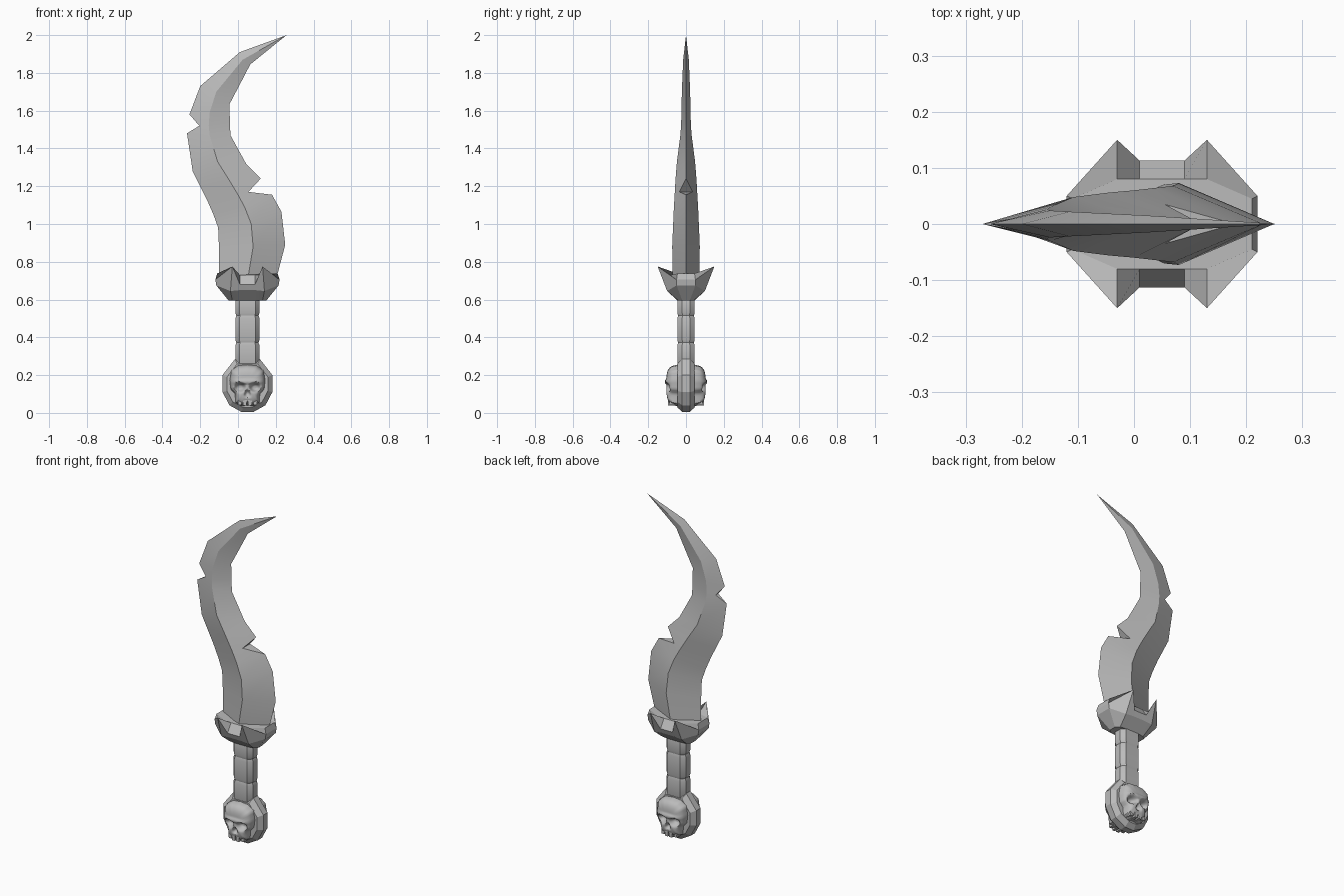
import bpy, bmesh, math
from mathutils import Vector

if "Cube" in bpy.data.objects:
    bpy.data.objects.remove(bpy.data.objects["Cube"])

AXIS = .05  # x of the handle's centre line

steel = bpy.data.materials.new("plain grey")
steel.use_nodes = True
grey = (.5, .5, .5, 1)
steel.diffuse_color = grey
steel.node_tree.nodes["Principled BSDF"].inputs["Base Color"].default_value = grey


def finish(name, bm, angle=30):
    """Clean the mesh, make it an object and shade it."""
    bmesh.ops.remove_doubles(bm, verts=bm.verts, dist=.0005)
    bmesh.ops.dissolve_degenerate(bm, edges=bm.edges, dist=.0005)
    bmesh.ops.recalc_face_normals(bm, faces=bm.faces)
    mesh = bpy.data.meshes.new(name)
    bm.to_mesh(mesh)
    bm.free()
    mesh.materials.append(steel)
    obj = bpy.data.objects.new(name, mesh)
    bpy.context.collection.objects.link(obj)
    bpy.ops.object.select_all(action='DESELECT')
    obj.select_set(True)
    bpy.context.view_layer.objects.active = obj
    bpy.ops.object.shade_smooth_by_angle(angle=math.radians(angle))
    return obj


def loft(name, rings, angle=30):
    """Skin a stack of equal-length point loops and cap both ends."""
    bm = bmesh.new()
    loops = [[bm.verts.new(p) for p in ring] for ring in rings]
    for low, high in zip(loops, loops[1:]):
        for i in range(len(low)):
            j = (i + 1) % len(low)
            bm.faces.new((low[i], low[j], high[j], high[i]))
    bm.faces.new(loops[0])
    bm.faces.new(loops[-1])
    return finish(name, bm, angle)


def four_way(quarter):
    """Mirror a run of (x, y, z) points into a closed loop about the axis."""
    right = quarter + [(-x, y, z) for x, y, z in reversed(quarter)]
    loop = right + [(x, -y, z) for x, y, z in reversed(right)]
    return [(AXIS + x, y, z) for x, y, z in loop]


# Blade: left edge, ridge, right edge at each station (x, z, half thickness)
stations = [
    ((-.1, .7, 0), (.05, .7, .07), (.2, .7, 0)),
    ((-.1, .86, 0), (.08, .88, .073), (.25, .89, 0)),
    ((-.105, .98, 0), (.07, 1, .068), (.23, 1.065, 0)),
    ((-.13, 1.05, 0), (.035, 1.09, .064), (.18, 1.155, 0)),
    ((-.165, 1.13, 0), (0, 1.155, .06), (.055, 1.17, .035)),
    ((-.2, 1.2, 0), (-.045, 1.23, .056), (.12, 1.24, 0)),
    ((-.24, 1.28, 0), (-.108, 1.33, .048), (.045, 1.315, 0)),
    ((-.27, 1.48, 0), (-.15, 1.47, .03), (-.04, 1.47, 0)),
    ((-.205, 1.52, .012), (-.155, 1.52, .026), (-.043, 1.54, 0)),
    ((-.257, 1.58, 0), (-.15, 1.59, .024), (-.045, 1.635, 0)),
    ((-.2, 1.73, 0), (-.115, 1.7, .022), (0, 1.72, 0)),
    ((.01, 1.91, 0), (.025, 1.87, .015), (.065, 1.845, 0)),
    ((.257, 2, 0),) * 3,
]
loft("blade", [[(x, -t, z) for x, z, t in s] + [(x, t, z) for x, z, t in reversed(s)]
               for s in stations], angle=25)

# Guard: a faceted cup whose rim rises into four spikes
loft("guard", [four_way(q) for q in (
    [(.1, .02, .595), (.08, .04, .595), (.04, .045, .595)],
    [(.165, .05, .675), (.09, .1, .645), (.04, .1, .65)],
    [(.17, .05, .705), (.08, .15, .775), (.04, .113, .68)],
    [(.16, .045, .738), (.08, .08, .73), (.04, .08, .73)],
)], angle=15)


# Grip: three bulging octagonal segments
def grip_ring(z, size):
    return four_way([(.063 * size, .02 * size, z), (.042 * size, .045 * size, z)])


for name, low, high in (("lower", .25, .372), ("middle", .372, .515), ("upper", .515, .61)):
    loft("grip_" + name, [grip_ring(low, .93), grip_ring(low + .015, 1.02),
                          grip_ring(high - .015, 1.02), grip_ring(high, .93)], angle=35)

# Pommel: a chamfered ten-sided disc
half = [(.066, .285), (.132, .2), (.132, .11), (.095, .04), (.03, .004)]
outline = half + [(-x, z) for x, z in reversed(half)]


def pommel_ring(y, size):
    return [(AXIS + x * size, y, .145 + (z - .145) * size) for x, z in outline]


loft("pommel", [pommel_ring(-.046, .82), pommel_ring(-.02, 1),
                pommel_ring(.02, 1), pommel_ring(.046, .82)], angle=20)

# Skulls: a domed relief with sockets, on both sides of the pommel
SKULL_Z = .15
skull_half = [(0, .255), (.05, .25), (.085, .225), (.094, .17), (.088, .125),
              (.066, .1), (.062, .05), (.035, .035), (0, .04)]
skull_outline = skull_half + [(-x, z) for x, z in skull_half[-2:0:-1]]


def dent(x, z, cx, cz, wide, tall):
    return math.exp(-(((x - cx) / wide) ** 2 + ((z - cz) / tall) ** 2) ** 2)


def relief(x, z, t):
    """Height of the skull's face above the pommel."""
    h = .058 * (1 - t ** 4) ** .5
    h -= .034 * dent(abs(x), z, .04, .136, .026, .021)      # eye sockets
    h -= .022 * dent(x, z, 0, .103, .015 - (z - .1) * .3, .017)  # nose
    h -= .014 * dent(abs(x), z, .075, .085, .018, .02)      # hollow cheeks
    h += .008 * dent(x, z, 0, .165, .075, .012)             # brow
    return max(h, 0)


def edge_points(steps):
    pts = [Vector(p) for p in skull_outline]
    for a, b in zip(pts, pts[1:] + pts[:1]):
        for k in range(steps):
            yield a.lerp(b, k / steps)


rim = list(edge_points(4))
RINGS = 16
for side, label in ((-1, "front"), (1, "back")):
    rings = [[(AXIS + p.x, side * .04, p.y) for p in rim]]
    for k in range(RINGS + 1):
        t = 1 - k / RINGS * .98
        ring = []
        for p in rim:
            x, z = p.x * t, SKULL_Z + (p.y - SKULL_Z) * t
            ring.append((AXIS + x, side * (.046 + relief(x, z, t)), z))
        rings.append(ring)
    loft(label + "_skull", rings, angle=50)

    # Teeth: a curved row of small tapered blocks
    bm = bmesh.new()
    for i in range(4):
        x = (i - 1.5) * .027
        made = bmesh.ops.create_cube(bm, size=1)["verts"]
        for v in made:
            taper = .8 if v.co.z < 0 else 1
            v.co = (AXIS + x + v.co.x * .022 * taper,
                    side * (.078 - abs(x) * .25 + v.co.y * .04),
                    .053 + abs(x) * .15 + v.co.z * .034)
    finish(label + "_teeth", bm)
